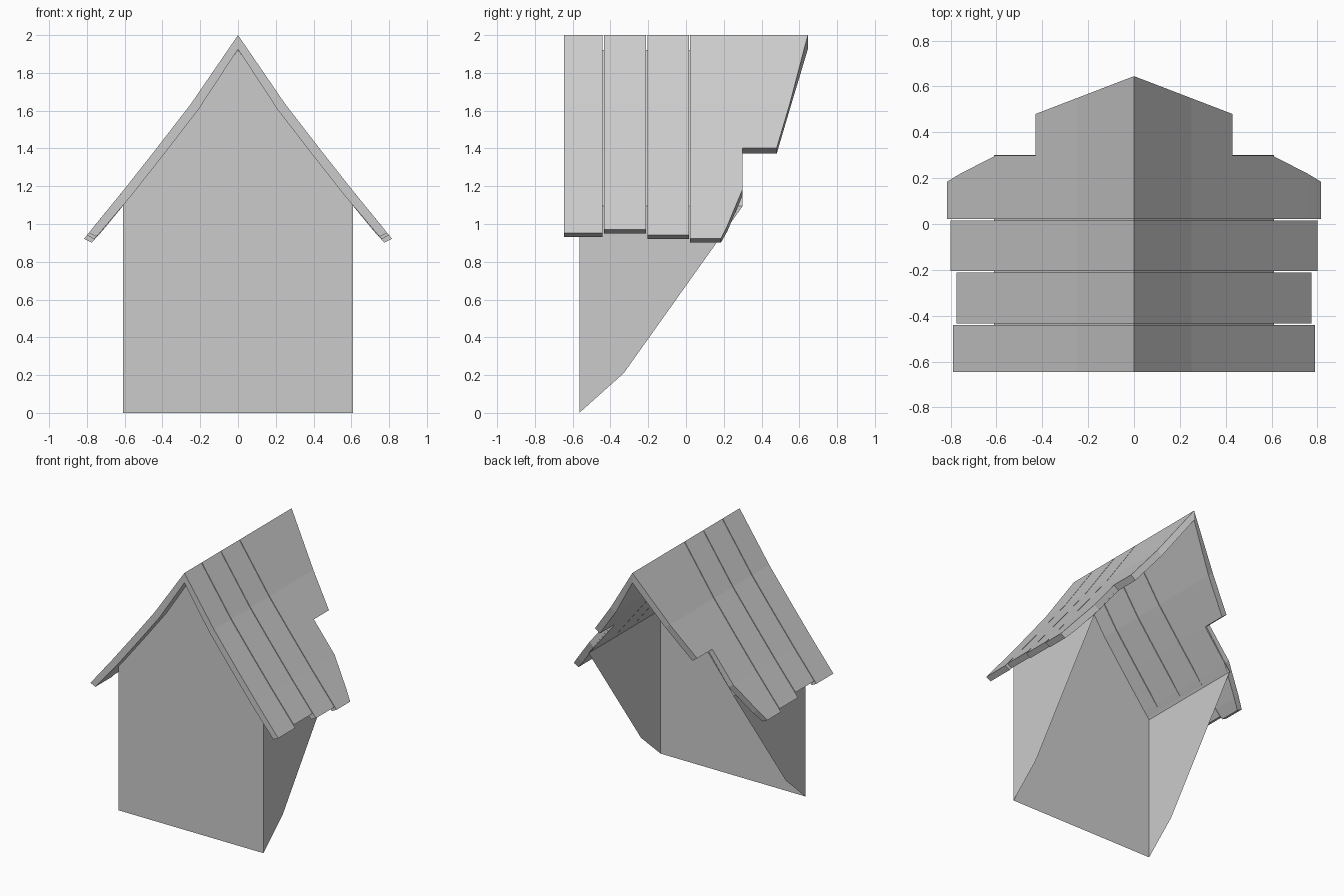
import bpy, bmesh

if "Cube" in bpy.data.objects:
    bpy.data.objects.remove(bpy.data.objects["Cube"])

# Small helper: mesh object from a bmesh, mirrored across x = 0
def finish(name, bm):
    bmesh.ops.recalc_face_normals(bm, faces=bm.faces)
    me = bpy.data.meshes.new(name)
    bm.to_mesh(me)
    bm.free()
    ob = bpy.data.objects.new(name, me)
    bpy.context.collection.objects.link(ob)
    m = ob.modifiers.new("mirror", 'MIRROR')
    m.use_axis = (True, False, False)
    m.merge_threshold = 0.001
    return ob

# House shell: thin front, side and ceiling; open back and bottom
FY, BY, W, EAVE, TOP = -0.565, 0.30, 0.61, 1.095, 1.922
bm = bmesh.new()
b, e, t, eb, tb, k = [bm.verts.new(p) for p in (
    (W, FY, 0), (W, FY, EAVE), (0, FY, TOP),
    (W, BY, EAVE), (0, BY, TOP), (W, -0.33, 0.21))]
c = bm.verts.new((0, FY, 0))
bm.faces.new((c, b, e, t))      # front wall half
bm.faces.new((b, k, eb, e))     # broken side wall
bm.faces.new((e, eb, tb, t))    # ceiling slope
finish("house_walls", bm)

# Roof board: slightly sagging slab; stations are (x, z, back y)
def board(name, y0, stations):
    bm = bmesh.new()
    rows = []
    for x, z, yb in stations:
        dx, dz = (0, -0.075) if x == 0 else (-0.04, -0.021 if x > 0.76 else -0.03)
        rows.append([bm.verts.new(p) for p in (
            (x, y0, z), (x, yb, z), (x + dx, yb, z + dz), (x + dx, y0, z + dz))])
    for r, s in zip(rows, rows[1:]):
        step = (r[0].co - s[0].co).length < 1e-5
        for i in ((1,) if step else range(4)):
            j = (i + 1) % 4
            bm.faces.new((r[i], r[j], s[j], s[i]))
    bm.faces.new(rows[-1])
    finish(name, bm)

slope = [(0, 2.0), (0.25, 1.635), (0.43, 1.402), (0.605, 1.18)]
GAP = 0.006
for i, (y0, y1, xe) in enumerate(((-0.645, -0.435, 0.79),
                                  (-0.435, -0.205, 0.775),
                                  (-0.205, 0.022, 0.80))):
    pts = slope + [(xe, 0.922 + 1.25 * (0.815 - xe))]
    board(f"roof_board_{i + 1}", y0, [(x, z, y1 - GAP) for x, z in pts])

# Rear board with stepped, broken back edge
board("roof_board_broken", 0.022, [
    (0, 2.0, 0.645), (0.25, 1.635, 0.549), (0.43, 1.402, 0.48),
    (0.43, 1.402, 0.298), (0.605, 1.18, 0.298),
    (0.757, 0.994, 0.22), (0.815, 0.922, 0.185)])
